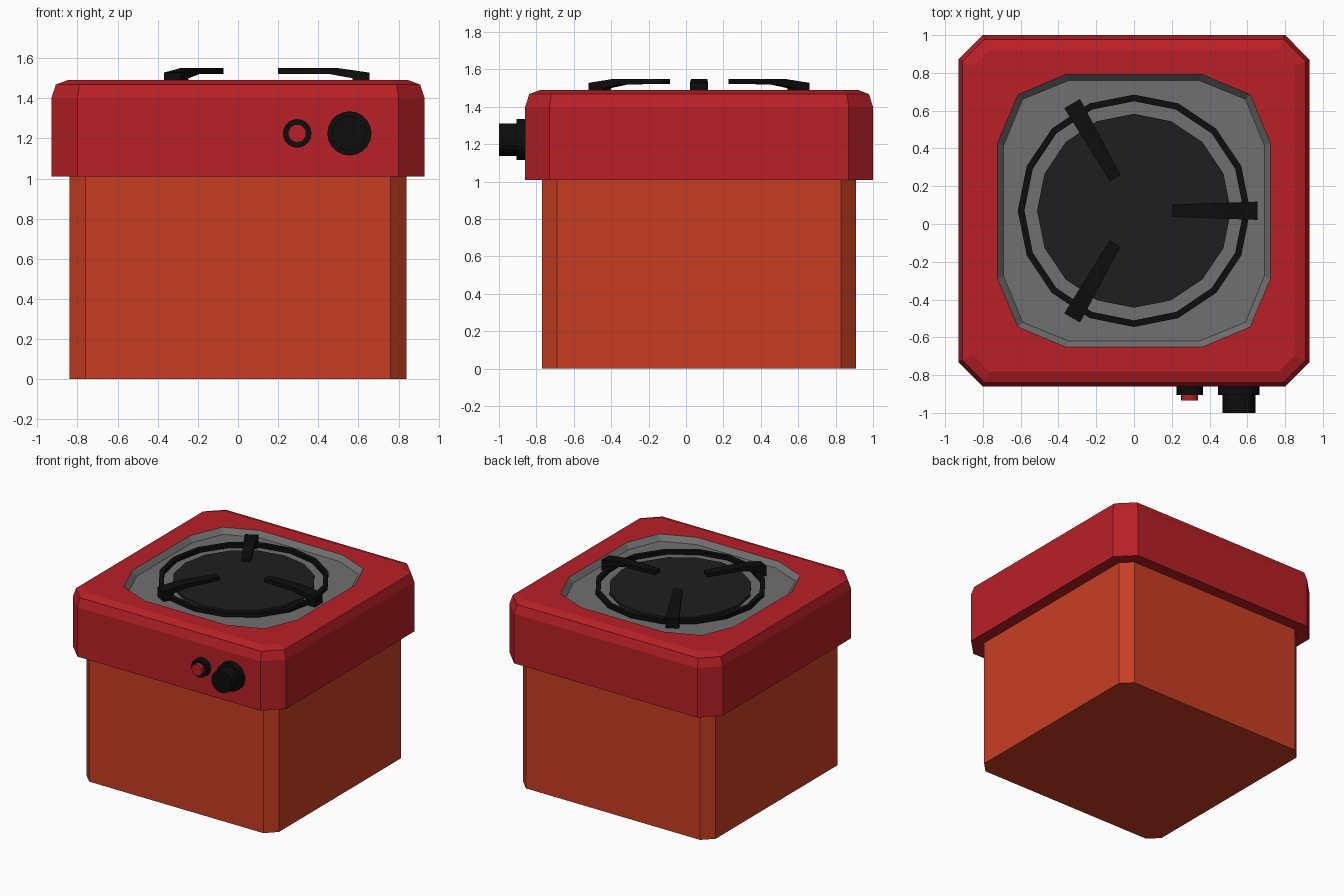
import bpy, bmesh
from math import sin, cos, pi, tan, radians
from mathutils import Matrix, Vector

if "Cube" in bpy.data.objects:
    bpy.data.objects.remove(bpy.data.objects["Cube"])

CY = 0.07  # centre of the stove body in y


def material(name, rgb):
    m = bpy.data.materials.new(name)
    m.diffuse_color = (*rgb, 1)
    m.use_nodes = True
    m.node_tree.nodes["Principled BSDF"].inputs["Base Color"].default_value = m.diffuse_color
    return m


ORANGE = material("orange", (0.58, 0.048, 0.016))
RED = material("red", (0.479, 0.0144, 0.0194))
GREY = material("grey", (0.162, 0.162, 0.162))
BLACK = material("black", (0.004, 0.004, 0.004))
CHARCOAL = material("charcoal", (0.013, 0.013, 0.013))


def loft(name, rings, mat, caps=(True, True), closed=False, matrix=None):
    """Skin a stack of equal-length point rings."""
    bm = bmesh.new()
    loops = [[bm.verts.new(p) for p in r] for r in rings]
    n = len(loops[0])
    pairs = list(zip(loops, loops[1:])) + ([(loops[-1], loops[0])] if closed else [])
    for a, b in pairs:
        for i in range(n):
            j = (i + 1) % n
            bm.faces.new((a[i], a[j], b[j], b[i]))
    if caps[0] and not closed:
        bm.faces.new(loops[0][::-1])
    if caps[1] and not closed:
        bm.faces.new(loops[-1])
    if caps[0]:
        bmesh.ops.recalc_face_normals(bm, faces=bm.faces)
    bm.transform(matrix or Matrix.Translation((0, CY, 0)))
    me = bpy.data.meshes.new(name)
    bm.to_mesh(me)
    bm.free()
    me.materials.append(mat)
    ob = bpy.data.objects.new(name, me)
    bpy.context.collection.objects.link(ob)
    return ob


def rounded_square(quarter, z):
    """Repeat the corner points of one quadrant four times."""
    return [Matrix.Rotation(k * pi / 2, 3, 'Z') @ Vector((x, y, z))
            for k in range(4) for x, y in quarter]


def chamfered(half, cut, inset, z):
    h, f = half - inset, half - cut - inset * tan(pi / 8)
    return rounded_square([(h, f), (f, h)], z)


def circle(r, z, n=16):
    return [(r * cos(2 * pi * i / n), r * sin(2 * pi * i / n), z) for i in range(n)]


# Fuel box
loft("lower_box", [chamfered(0.84, 0.08, 0, z) for z in (0, 1.01)], ORANGE)

# Bevelled lid with the burner recess cut out
lid = loft("lid", [chamfered(0.93, 0.13, d, z) for d, z in
                   ((0, 1.01), (0, 1.40), (0.022, 1.468), (0.08, 1.49))], RED)
RIM = [(0.722, 0.36), (0.615, 0.615), (0.36, 0.722)]
FLOOR = [(0.69, 0.345), (0.59, 0.59), (0.345, 0.69)]
cutter = loft("recess_cutter", [rounded_square(RIM, z) for z in (1.42, 1.6)], RED)
cutter.hide_render = True
cutter.hide_viewport = True
cut = lid.modifiers.new("recess", 'BOOLEAN')
cut.operation = 'DIFFERENCE'
cut.solver = 'EXACT'
cut.object = cutter

# Drip pan: sloping wall and floor
loft("drip_pan", [rounded_square(FLOOR, 1.45)[::-1], rounded_square(RIM, 1.49)[::-1]],
     GREY, caps=(False, False))
pan = bpy.data.objects["drip_pan"]
bm = bmesh.new()
bm.from_mesh(pan.data)
bm.verts.ensure_lookup_table()
bm.faces.new(bm.verts[:12][::-1])
bm.to_mesh(pan.data)
bm.free()

# Burner plate and support ring
loft("burner_plate", [circle(0.513, 1.445), circle(0.513, 1.47)], CHARCOAL)
loft("support_ring", [circle(r, z) for r, z in
                      ((0.58, 1.46), (0.615, 1.46), (0.615, 1.49), (0.58, 1.49))],
     BLACK, closed=True)

# Three tapered pot supports: side profile (radius, z), extruded across
PROFILE = [(0.2, 1.522), (0.46, 1.52), (0.57, 1.5), (0.58, 1.45), (0.655, 1.45),
           (0.655, 1.528), (0.5, 1.55), (0.2, 1.55)]
for k in range(3):
    sides = [[(r, s * (0.026 + 0.034 * r), z) for r, z in PROFILE] for s in (-1, 1)]
    loft(f"pot_support_{k + 1}", sides, BLACK,
         matrix=Matrix.Translation((0, CY, 0)) @ Matrix.Rotation(k * 2 * pi / 3, 4, 'Z'))


# Front controls, lofted outwards along -y
def front(x):
    return Matrix.Translation((x, 0, 1.225)) @ Matrix.Rotation(radians(90), 4, 'X')


loft("knob_base", [circle(0.11, z, 20) for z in (0.85, 0.905)], BLACK, matrix=front(0.555))
loft("knob_grip", [circle(0.087, z, 20) for z in (0.9, 1.0)], BLACK, matrix=front(0.555))
loft("button_collar", [circle(r, z, 20) for r, z in
                       ((0.045, 0.855), (0.071, 0.855), (0.071, 0.905), (0.045, 0.905))],
     BLACK, closed=True, matrix=front(0.295))
loft("igniter_button", [circle(0.045, z, 20) for z in (0.855, 0.935)], RED, matrix=front(0.295))
